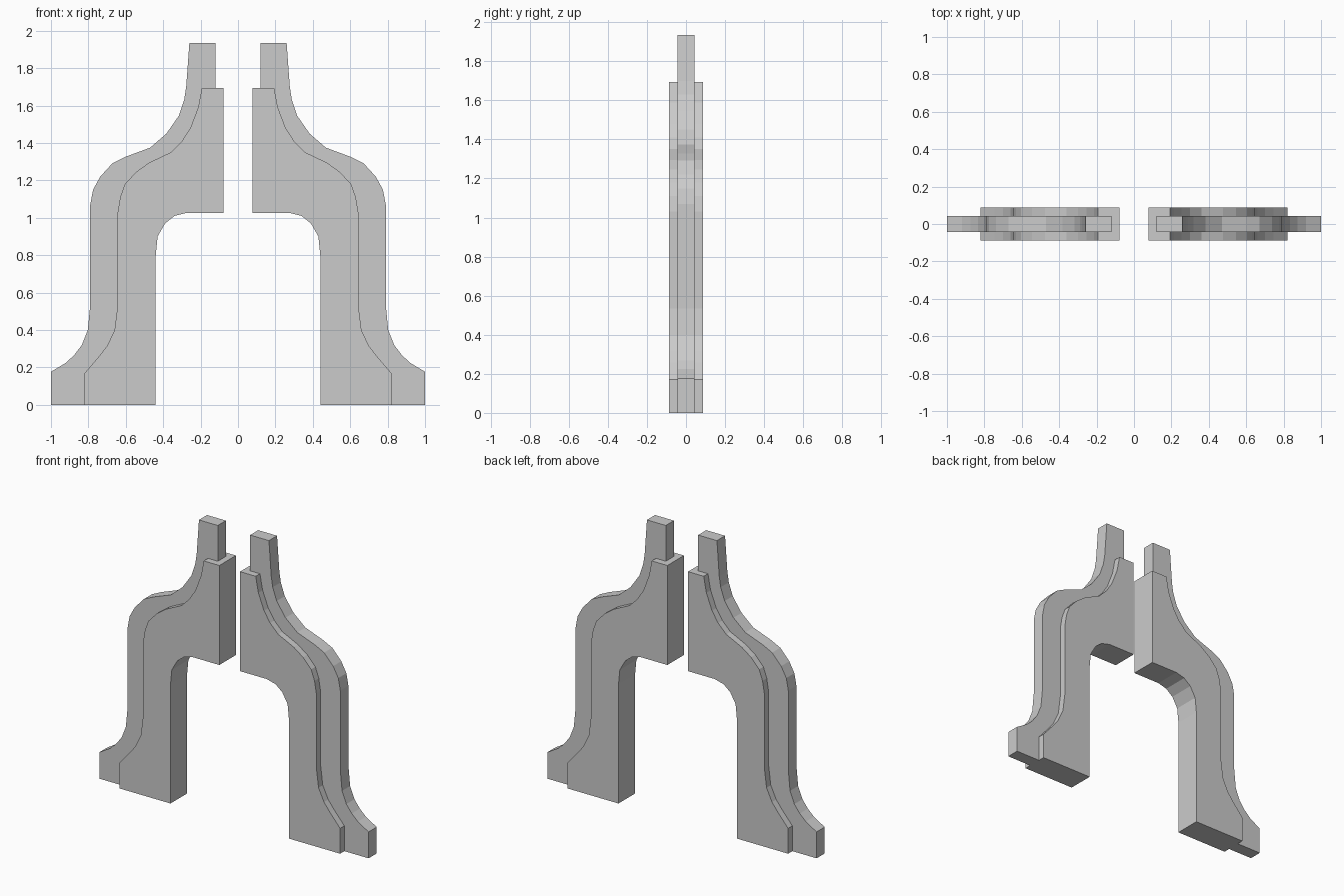
import bpy
import bmesh

cube = bpy.data.objects.get("Cube")
if cube:
    bpy.data.objects.remove(cube, do_unlink=True)

# Single plain grey finish
grey = bpy.data.materials.new("plain_grey")
grey.use_nodes = True
colour = (0.6, 0.6, 0.6, 1)
grey.diffuse_color = colour
grey.node_tree.nodes["Principled BSDF"].inputs["Base Color"].default_value = colour

# Stepped shoulder of the thick body, top to foot
shoulder = [(.193, 1.695), (.213, 1.59), (.255, 1.48), (.3, 1.41), (.36, 1.35),
            (.475, 1.295), (.545, 1.245), (.605, 1.18), (.63, 1.11), (.643, 1.03),
            (.643, .535), (.66, .4), (.7, .315), (.745, .257), (.82, .17), (.82, 0)]

# Inner leg and rounded underside, foot to centre
underside = [(.44, 0), (.44, .8), (.43, .9), (.39, .97), (.34, 1.01),
             (.275, 1.027), (.077, 1.027), (.077, 1.695)]

# Outer edge of the thin tongue, top to foot
outer = [(.26, 1.935), (.277, 1.7), (.288, 1.63), (.317, 1.545), (.383, 1.45),
         (.47, 1.375), (.6, 1.327), (.67, 1.293), (.737, 1.22), (.775, 1.15),
         (.79, 1.07), (.79, .535), (.803, .4), (.835, .32), (.875, .267),
         (.92, .225), (1, .177), (1, 0)]

# The tongue follows the shoulder on its inner side, then steps up at the top
tongue = outer + shoulder[::-1] + [(.12, 1.695), (.12, 1.935)]


def plate(name, profile, half_depth, side):
    """Extrude an x-z profile along y; side is +1 for left, -1 for right."""
    bm = bmesh.new()
    face = bm.faces.new([bm.verts.new((side * x, -half_depth, z)) for x, z in profile])
    result = bmesh.ops.extrude_face_region(bm, geom=[face], use_keep_orig=True)
    moved = [g for g in result["geom"] if isinstance(g, bmesh.types.BMVert)]
    bmesh.ops.translate(bm, vec=(0, 2 * half_depth, 0), verts=moved)
    bmesh.ops.recalc_face_normals(bm, faces=bm.faces)
    mesh = bpy.data.meshes.new(name)
    bm.to_mesh(mesh)
    bm.free()
    mesh.materials.append(grey)
    obj = bpy.data.objects.new(name, mesh)
    bpy.context.collection.objects.link(obj)


for label, side in (("left", 1), ("right", -1)):
    plate(label + "_thick_body", shoulder + underside, .088, side)
    plate(label + "_tongue", tongue, .043, side)
